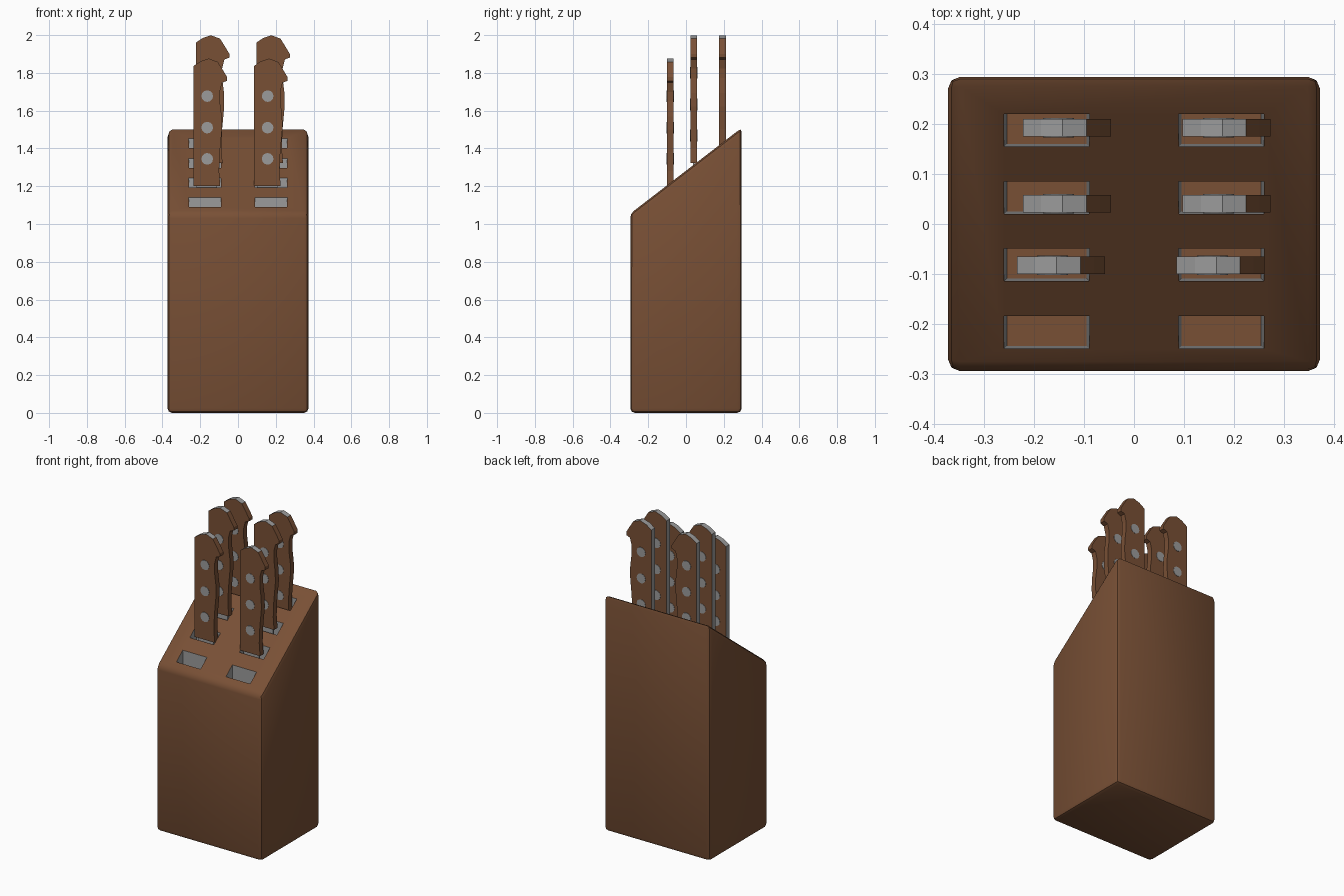
import bpy, bmesh, math
from mathutils import Matrix, Vector

if "Cube" in bpy.data.objects:
    bpy.data.objects.remove(bpy.data.objects["Cube"])


def material(name, rgb):
    m = bpy.data.materials.new(name)
    m.diffuse_color = (*rgb, 1)
    m.use_nodes = True
    m.node_tree.nodes["Principled BSDF"].inputs["Base Color"].default_value = m.diffuse_color
    return m


WOOD = material("brown_wood", (0.19, 0.08, 0.036))
STEEL = material("grey_steel", (0.33, 0.33, 0.33))


def make_object(name, bm, mats):
    bmesh.ops.recalc_face_normals(bm, faces=bm.faces[:])
    me = bpy.data.meshes.new(name)
    bm.to_mesh(me)
    bm.free()
    ob = bpy.data.objects.new(name, me)
    bpy.context.collection.objects.link(ob)
    for m in mats:
        me.materials.append(m)
    return ob


def select_only(ob):
    bpy.ops.object.select_all(action='DESELECT')
    ob.select_set(True)
    bpy.context.view_layer.objects.active = ob


def extrude_profile(bm, points, direction):
    """Prism from a closed loop of 3D points."""
    face = bm.faces.new([bm.verts.new(p) for p in points])
    res = bmesh.ops.extrude_face_region(bm, geom=[face])
    verts = [v for v in res['geom'] if isinstance(v, bmesh.types.BMVert)]
    bmesh.ops.translate(bm, verts=verts, vec=direction)


def slope_z(y):
    return 1.288 + 0.77 * y


# Slanted block with rounded edges
W, D = 0.373, 0.295
bm = bmesh.new()
side = [(-D, 0.006), (D, 0.006), (D, slope_z(D)), (-D, slope_z(-D))]
extrude_profile(bm, [(-W, y, z) for y, z in side], Vector((2 * W, 0, 0)))
bmesh.ops.bevel(bm, geom=bm.edges[:], offset=0.024, segments=2, profile=0.5, affect='EDGES')
low = min(v.co.z for v in bm.verts)
bmesh.ops.translate(bm, verts=bm.verts[:], vec=(0, 0, -low))
block = make_object("knife_block", bm, [WOOD, STEEL])

# Slot cutters: slightly tapered boxes in two columns and four rows
SLOT_X = (-0.175, 0.175)
SLOT_Y = (-0.2175, -0.0825, 0.0525, 0.1875)
bm = bmesh.new()
for cx in SLOT_X:
    for cy in SLOT_Y:
        res = bmesh.ops.create_cube(bm, size=1)
        bottom, top = slope_z(cy) - 0.4, slope_z(cy) + 0.1
        for v in res['verts']:
            is_top = v.co.z > 0
            hx = 0.087 if is_top else 0.080
            front = -0.034 if is_top else -0.027
            v.co = (cx + math.copysign(hx, v.co.x),
                    cy + (front if v.co.y < 0 else 0.033),
                    top if is_top else bottom)
cutter = make_object("slot_cutter", bm, [])
cutter.hide_render = True
mod = block.modifiers.new("slots", 'BOOLEAN')
mod.operation, mod.solver, mod.object = 'DIFFERENCE', 'EXACT', cutter
select_only(block)
bpy.ops.object.modifier_apply(modifier="slots")
bpy.data.objects.remove(cutter, do_unlink=True)

# Slot walls are steel, everything else is wood
for p in block.data.polygons:
    c = p.center
    inside = abs(c.x) < 0.27 and abs(c.y) < 0.26 and c.z > 0.5
    p.material_index = 1 if inside and abs(p.normal.z) < 0.3 else 0
bpy.ops.object.shade_smooth_by_angle(angle=math.radians(35))

# Knife handle outline (x, z), relative to the left column's front knife
HANDLE = [(-0.235, 1.2), (-0.235, 1.837), (-0.198, 1.862), (-0.155, 1.876),
          (-0.107, 1.858), (-0.08, 1.815), (-0.058, 1.778), (-0.058, 1.758),
          (-0.084, 1.748), (-0.096, 1.70), (-0.096, 1.65), (-0.086, 1.57),
          (-0.085, 1.50), (-0.096, 1.38), (-0.1, 1.28), (-0.094, 1.2)]
THICK = 0.035


def knife(name, dx, y, dz):
    off = Vector((dx, y, dz))
    # Handle: spine and butt edge show the steel tang
    bm = bmesh.new()
    extrude_profile(bm, [Vector((x, -THICK / 2, z)) + off for x, z in HANDLE],
                    Vector((0, THICK, 0)))
    bmesh.ops.recalc_face_normals(bm, faces=bm.faces[:])
    for f in bm.faces:
        n = f.normal
        f.material_index = int(abs(n.y) < 0.5 and n.z > -0.1 and n.x < 0.6)
    make_object(name + "_handle", bm, [WOOD, STEEL])
    # Three rivets through the handle
    bm = bmesh.new()
    for z in (1.345, 1.51, 1.677):
        mat = Matrix.Translation(Vector((-0.163, 0, z)) + off) @ Matrix.Rotation(math.pi / 2, 4, 'X')
        bmesh.ops.create_cone(bm, cap_ends=True, segments=12, radius1=0.031, radius2=0.031,
                              depth=THICK + 0.004, matrix=mat)
    make_object(name + "_rivets", bm, [STEEL])
    # Blade hidden inside the slot
    bm = bmesh.new()
    blade = [(-0.22, 1.21), (-0.11, 1.21), (-0.11, 1.0), (-0.2, 0.93), (-0.22, 0.93)]
    extrude_profile(bm, [Vector((x, -0.005, z)) + off for x, z in blade], Vector((0, 0.01, 0)))
    make_object(name + "_blade", bm, [STEEL])


# Three rows of knives in both columns; the front slots stay empty
for side_name, dx in (("left", 0.0), ("right", 0.32)):
    for row, ox, y, dz in (("front", 0, -0.083, 0), ("middle", 0.012, 0.041, 0.123),
                           ("back", 0.012, 0.193, 0.123)):
        knife(f"{side_name}_{row}_knife", dx + ox, y, dz)
